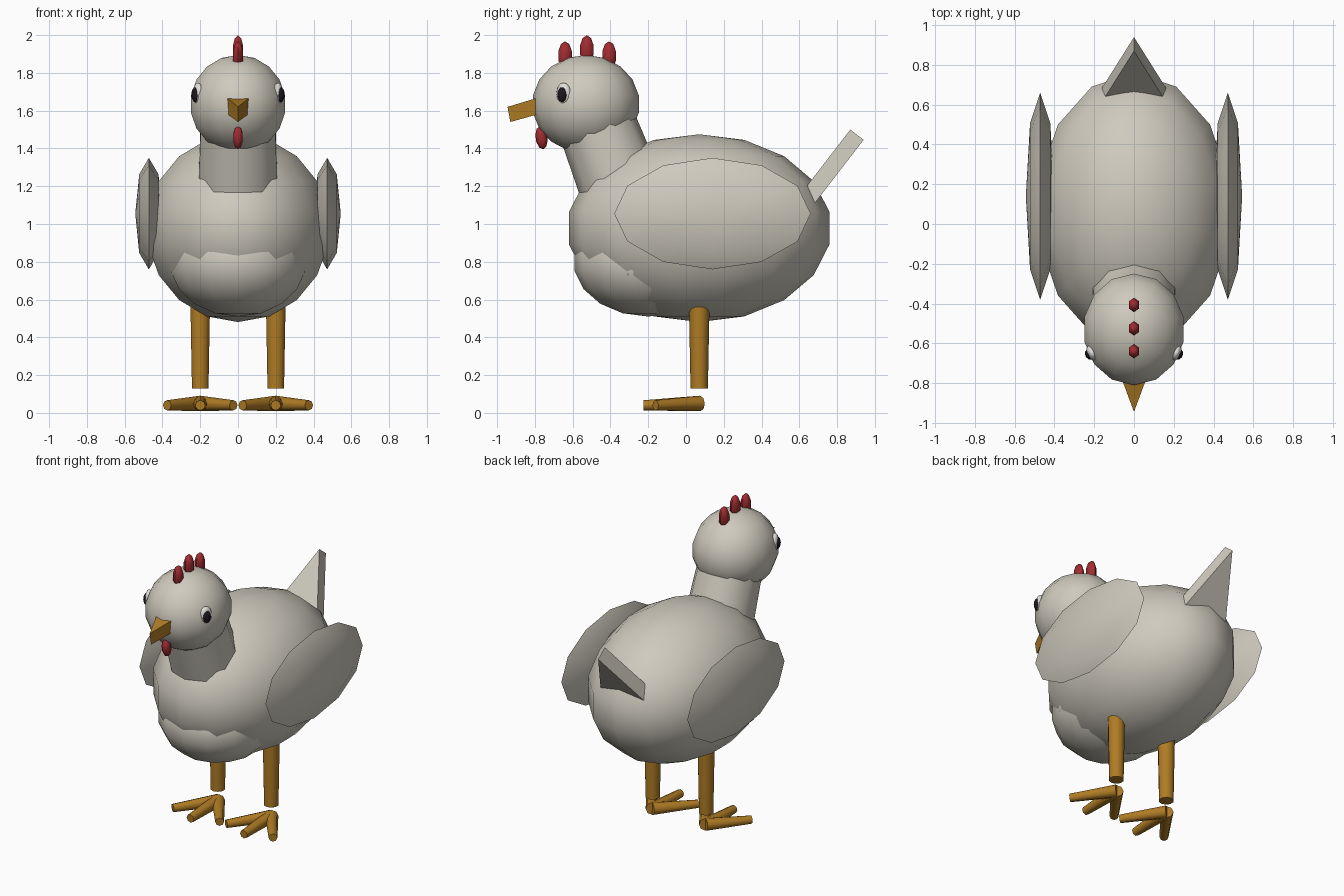
import bpy, bmesh, math
from mathutils import Vector, Matrix

if "Cube" in bpy.data.objects:
    bpy.data.objects.remove(bpy.data.objects["Cube"])


def material(name, color):
    m = bpy.data.materials.new(name)
    m.diffuse_color = (*color, 1)
    m.use_nodes = True
    m.node_tree.nodes["Principled BSDF"].inputs["Base Color"].default_value = m.diffuse_color
    return m


FEATHER = material("pale_feather", (0.62, 0.59, 0.51))
ORANGE = material("ochre_orange", (0.43, 0.20, 0.018))
RED = material("comb_red", (0.36, 0.025, 0.03))
WHITE = material("eye_white", (0.75, 0.74, 0.70))
BLACK = material("pupil_black", (0.012, 0.008, 0.012))


def finish(name, bm, mat, smooth=True):
    bmesh.ops.recalc_face_normals(bm, faces=bm.faces)
    mesh = bpy.data.meshes.new(name)
    bm.to_mesh(mesh)
    bm.free()
    mesh.materials.append(mat)
    ob = bpy.data.objects.new(name, mesh)
    bpy.context.collection.objects.link(ob)
    if smooth:
        bpy.ops.object.select_all(action='DESELECT')
        ob.select_set(True)
        bpy.context.view_layer.objects.active = ob
        bpy.ops.object.shade_smooth_by_angle(angle=math.radians(65))
    return ob


def ellipsoid(name, center, radii, mat, segs, rings, rot=None):
    """Sphere with poles on z and a vertex column facing -y."""
    bm = bmesh.new()
    rows = []
    for i in range(1, rings):
        t = math.pi * i / rings
        rows.append([bm.verts.new((math.sin(t) * math.sin(2 * math.pi * j / segs),
                                   -math.sin(t) * math.cos(2 * math.pi * j / segs),
                                   math.cos(t))) for j in range(segs)])
    top, bottom = bm.verts.new((0, 0, 1)), bm.verts.new((0, 0, -1))
    for j in range(segs):
        k = (j + 1) % segs
        bm.faces.new((top, rows[0][j], rows[0][k]))
        bm.faces.new((bottom, rows[-1][k], rows[-1][j]))
        for a, b in zip(rows, rows[1:]):
            bm.faces.new((a[j], b[j], b[k], a[k]))
    m = Matrix.Translation(center) @ (rot or Matrix()) @ Matrix.Diagonal((*radii, 1))
    bmesh.ops.transform(bm, matrix=m, verts=bm.verts)
    return finish(name, bm, mat)


def rod(name, start, end, r1, r2, mat, segs):
    """Tapered cylinder between two points."""
    a, b = Vector(start), Vector(end)
    bm = bmesh.new()
    bmesh.ops.create_cone(bm, cap_ends=True, segments=segs, radius1=r1, radius2=r2,
                          depth=(b - a).length)
    m = Matrix.Translation((a + b) / 2) @ (b - a).to_track_quat('Z', 'Y').to_matrix().to_4x4()
    bmesh.ops.transform(bm, matrix=m, verts=bm.verts)
    return finish(name, bm, mat)


def wedge(name, top_tip, top_base, low_tip, low_base, top_w, low_w, mat):
    """Triangular plate: tips on the centre line, mirrored base corners."""
    bm = bmesh.new()
    tris = []
    for (ty, tz), (by, bz), w in ((top_tip, top_base, top_w), (low_tip, low_base, low_w)):
        tris.append([bm.verts.new(p) for p in ((0, ty, tz), (w, by, bz), (-w, by, bz))])
    a, b = tris
    bm.faces.new(a)
    bm.faces.new(b[::-1])
    for i in range(3):
        k = (i + 1) % 3
        bm.faces.new((a[i], b[i], b[k], a[k]))
    return finish(name, bm, mat, smooth=False)


# Torso, breast, neck and head
ellipsoid("body", (0, 0.07, 0.978), (0.497, 0.70, 0.497), FEATHER, 14, 9)
ellipsoid("breast", (0, -0.20, 0.80), (0.37, 0.395, 0.29), FEATHER, 14, 9)
rod("neck", (0, -0.32, 1.13), (0, -0.50, 1.60), 0.222, 0.205, FEATHER, 10)
ellipsoid("head", (0, -0.53, 1.635), (0.26, 0.285, 0.26), FEATHER, 14, 9)

# Tail and beak
wedge("tail", (0.87, 1.50), (0.60, 1.15), (0.94, 1.445), (0.67, 1.095), 0.17, 0.17, FEATHER)
wedge("beak", (-0.945, 1.62), (-0.73, 1.685), (-0.93, 1.54), (-0.715, 1.60), 0.08, 0.08, ORANGE)

# Comb and wattle
for i, (y, z) in enumerate(((-0.64, 1.89), (-0.525, 1.922), (-0.407, 1.89))):
    ellipsoid(f"comb_{i + 1}", (0, y, z), (0.032, 0.038, 0.077), RED, 6, 5)
ellipsoid("wattle", (0, -0.765, 1.457), (0.03, 0.032, 0.062), RED, 6, 5,
          Matrix.Rotation(math.radians(8), 4, 'X'))

for side, s in (("left", -1), ("right", 1)):
    # Eye and pupil
    turn = Matrix.Rotation(math.radians(-24 * s), 4, 'Z')
    ellipsoid(f"{side}_eye", (s * 0.212, -0.648, 1.69), (0.025, 0.042, 0.058), WHITE, 10, 8, turn)
    ellipsoid(f"{side}_pupil", (s * 0.226, -0.656, 1.685), (0.02, 0.027, 0.04), BLACK, 10, 8, turn)

    # Wing: flattened sphere with its poles pointing sideways
    ellipsoid(f"{side}_wing", (s * 0.472, 0.14, 1.055), (0.295, 0.52, 0.072), FEATHER, 12, 4,
              Matrix.Rotation(math.radians(90), 4, 'Y'))

    # Leg and three toes
    x = s * 0.2
    rod(f"{side}_leg", (x, 0.07, 0.13), (x, 0.07, 0.60), 0.046, 0.055, ORANGE, 10)
    for i, angle in enumerate((-38, 0, 38)):
        a = math.radians(angle)
        end = (x + 0.285 * math.sin(a), 0.075 - 0.30 * math.cos(a), 0.04)
        rod(f"{side}_toe_{i + 1}", (x, 0.075, 0.05), end, 0.041, 0.027, ORANGE, 8)
